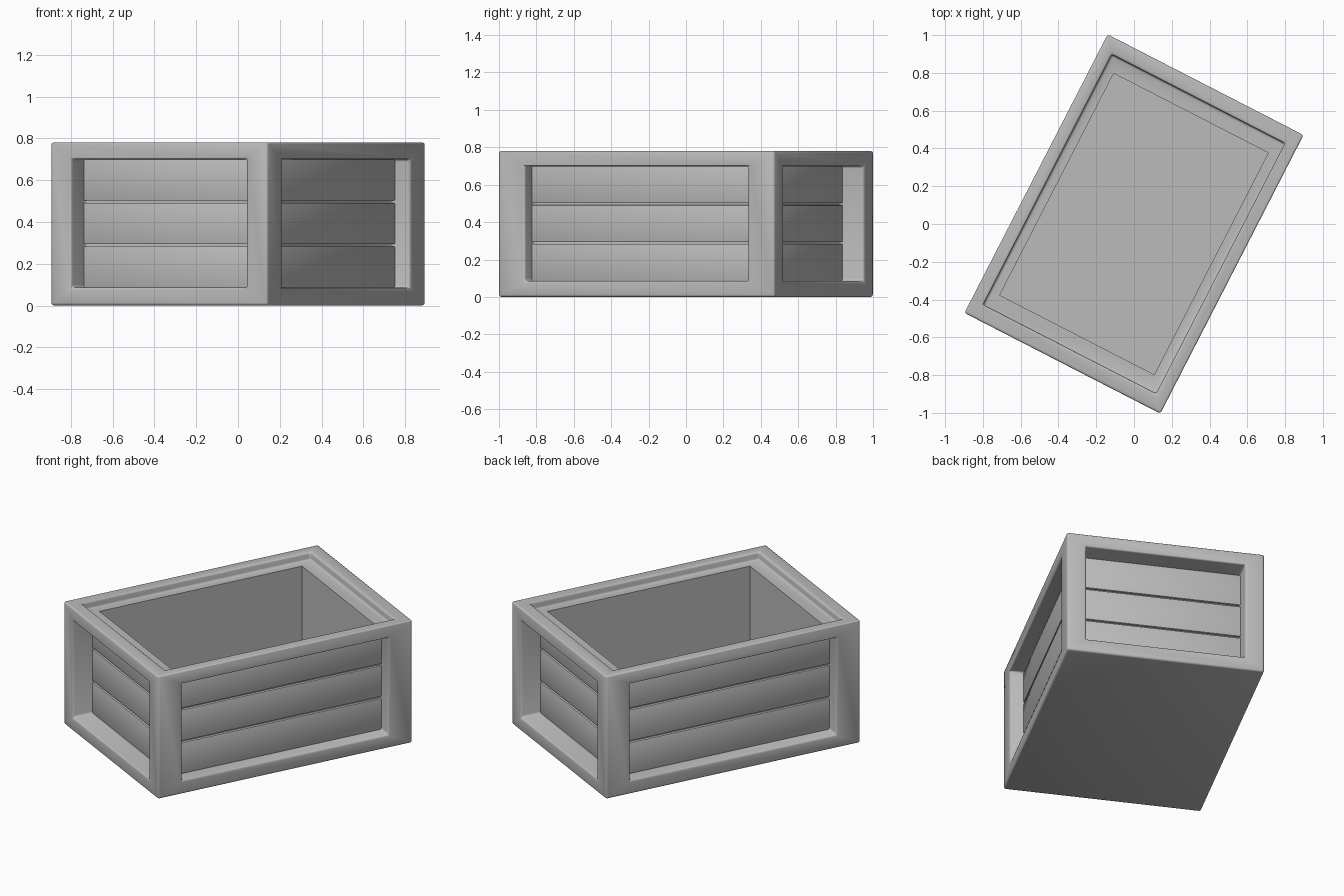
import bpy, bmesh, math
from mathutils import Matrix, Vector

if "Cube" in bpy.data.objects:
    bpy.data.objects.remove(bpy.data.objects["Cube"], do_unlink=True)

TURN = math.radians(-27.2)
HX, HY, TOP = 0.583, 0.829, 0.78      # outer half sizes and height

grey = bpy.data.materials.new("plain grey")
grey.use_nodes = True
colour = (0.5, 0.5, 0.5, 1)
grey.diffuse_color = colour
grey.node_tree.nodes["Principled BSDF"].inputs["Base Color"].default_value = colour


def box(name, lo, hi):
    """Axis-aligned box between two corners, turned with the whole crate."""
    lo, hi = Vector(lo), Vector(hi)
    bm = bmesh.new()
    bmesh.ops.create_cube(bm, size=1, matrix=Matrix.Translation((lo + hi) / 2)
                          @ Matrix.Diagonal((*(hi - lo), 1)))
    mesh = bpy.data.meshes.new(name)
    bm.to_mesh(mesh)
    bm.free()
    mesh.materials.append(grey)
    ob = bpy.data.objects.new(name, mesh)
    ob.rotation_euler.z = TURN
    bpy.context.collection.objects.link(ob)
    return ob


def apply(ob, mod):
    bpy.ops.object.select_all(action='DESELECT')
    ob.select_set(True)
    bpy.context.view_layer.objects.active = ob
    bpy.ops.object.modifier_apply(modifier=mod.name)


def cut(ob, lo, hi):
    cutter = box("cutter", lo, hi)
    bpy.context.view_layer.update()
    mod = ob.modifiers.new("cut", 'BOOLEAN')
    mod.operation, mod.solver, mod.object = 'DIFFERENCE', 'EXACT', cutter
    apply(ob, mod)
    bpy.data.objects.remove(cutter, do_unlink=True)


def soften(ob, width, segments):
    mod = ob.modifiers.new("soft edges", 'BEVEL')
    mod.width, mod.segments, mod.use_clamp_overlap = width, segments, False
    mod.limit_method, mod.angle_limit = 'ANGLE', math.radians(40)
    apply(ob, mod)
    bpy.ops.object.shade_smooth_by_angle(angle=math.radians(35))


# Frame: rounded block with a stepped rim and a window in each side
frame = box("crate_frame", (-HX, -HY, 0), (HX, HY, TOP))
cut(frame, (-0.515, -0.745, 0.73), (0.515, 0.745, 1))
LOW, HIGH = 0.085, 0.70
for s in (-1, 1):
    xs, ys = sorted((s * 0.485, s)), sorted((s * 0.685, s))
    cut(frame, (xs[0], -0.67, LOW), (xs[1], 0.67, HIGH))
    cut(frame, (-0.47, ys[0], LOW), (0.47, ys[1], HIGH))
soften(frame, 0.013, 3)
# Open inside, left with crisp edges
cut(frame, (-0.46, -0.66, 0.08), (0.46, 0.66, 1))

# Three planks behind each window
GAP, COUNT = 0.01, 3
step = (HIGH - LOW + GAP) / COUNT
for s, side in ((-1, "right"), (1, "left")):
    end = "front" if s < 0 else "back"
    xs, ys = sorted((s * 0.47, s * 0.5)), sorted((s * 0.67, s * 0.7))
    for i in range(COUNT):
        z0 = LOW + i * step
        z1 = z0 + step - GAP
        soften(box(f"{side}_plank_{i + 1}", (xs[0], -0.675, z0), (xs[1], 0.675, z1)), 0.005, 2)
        soften(box(f"{end}_plank_{i + 1}", (-0.475, ys[0], z0), (0.475, ys[1], z1)), 0.005, 2)
